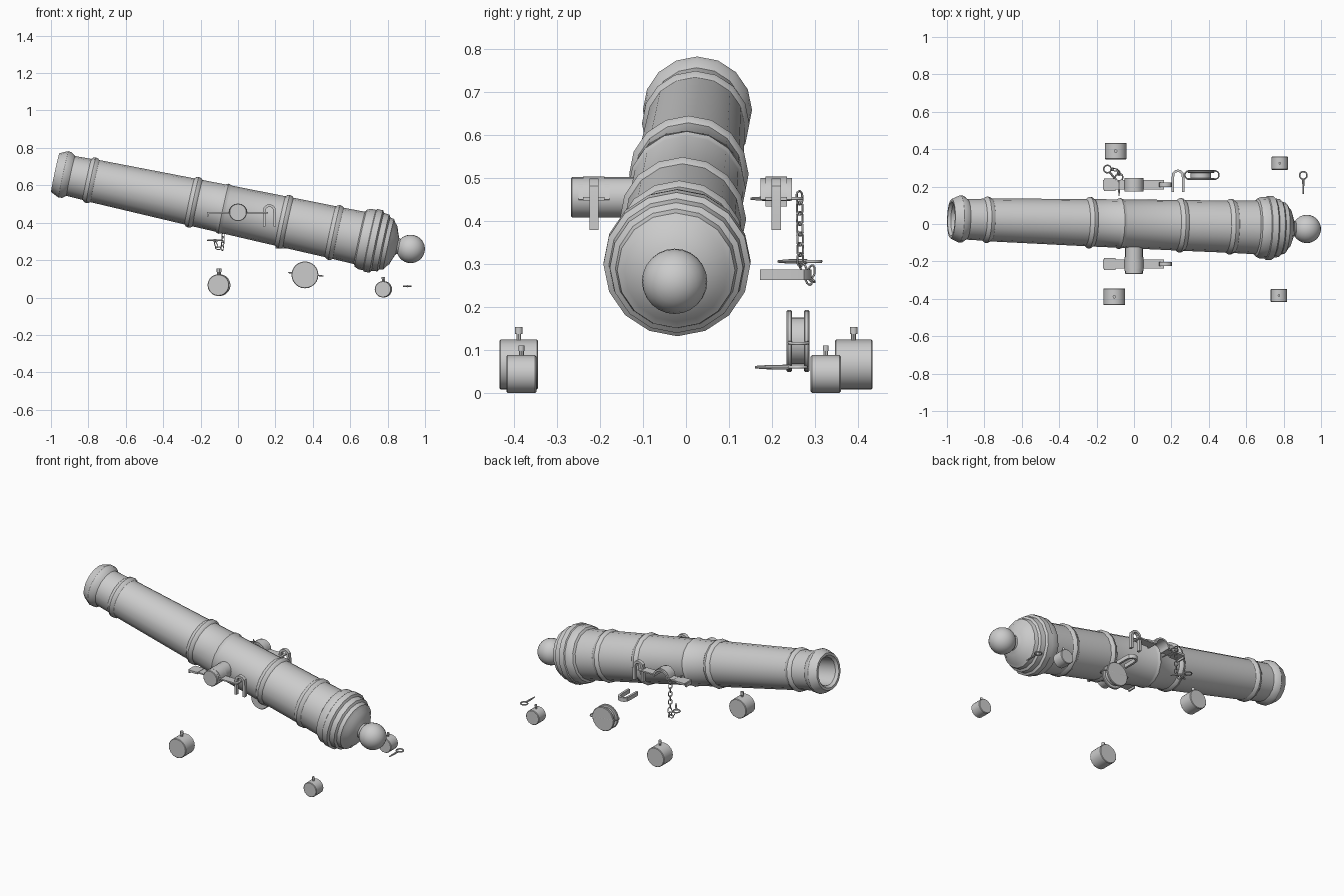
import bpy, bmesh
from math import pi, sin, cos, radians
from mathutils import Vector, Matrix

if "Cube" in bpy.data.objects:
    bpy.data.objects.remove(bpy.data.objects["Cube"])


def make(name, bm, mat=Matrix(), angle=32):
    bmesh.ops.transform(bm, matrix=mat, verts=bm.verts)
    bmesh.ops.recalc_face_normals(bm, faces=bm.faces)
    me = bpy.data.meshes.new(name)
    bm.to_mesh(me)
    bm.free()
    me.shade_smooth()
    me.set_sharp_from_angle(angle=radians(angle))
    ob = bpy.data.objects.new(name, me)
    bpy.context.collection.objects.link(ob)
    return ob


def frame(origin, axis, up=(0, 0, 1)):
    """Matrix placing local X along axis."""
    x = Vector(axis).normalized()
    y = Vector(up).cross(x).normalized()
    m = Matrix((x, y, x.cross(y))).transposed().to_4x4()
    m.translation = origin
    return m


def lathe(name, profile, mat, sides=16):
    """Revolve (t, radius) points about local X; radius 0 closes the end."""
    bm = bmesh.new()
    rings = []
    for t, r in profile:
        if r == 0:
            rings.append([bm.verts.new((t, 0, 0))] * sides)
        else:
            rings.append([bm.verts.new((t, r * sin(2 * pi * k / sides), r * cos(2 * pi * k / sides)))
                          for k in range(sides)])
    for a, b in zip(rings, rings[1:]):
        for k in range(sides):
            j = (k + 1) % sides
            bm.faces.new(list(dict.fromkeys((a[k], a[j], b[j], b[k]))))
    return make(name, bm, mat)


def drum(name, start, axis, length, r, bevel=0.0, sides=16):
    prof = [(0, 0), (0, r - bevel)] + ([(bevel, r), (length - bevel, r)] if bevel else [])
    return lathe(name, prof + [(length, r - bevel), (length, 0)], frame(start, axis, (1, 0, 0) if abs(axis[2]) else (0, 0, 1)), sides)


def ring(name, mat, major, minor, stretch=0.0, sides=16, tube=6):
    """Ring in the local XY plane, optionally stretched along X into a link."""
    bm = bmesh.new()
    vs = []
    for i in range(sides):
        a = 2 * pi * (i + .5) / sides
        s = stretch if cos(a) > 0 else -stretch
        vs.append([bm.verts.new(((major + minor * cos(2 * pi * j / tube)) * cos(a) + s,
                                 (major + minor * cos(2 * pi * j / tube)) * sin(a),
                                 minor * sin(2 * pi * j / tube))) for j in range(tube)])
    for i in range(sides):
        for j in range(tube):
            n, m = (i + 1) % sides, (j + 1) % tube
            bm.faces.new((vs[i][j], vs[n][j], vs[n][m], vs[i][m]))
    return make(name, bm, mat, 70)


def ribbon(name, path, thick, width, mat):
    """Flat bar following a local XZ path, width along local Y."""
    pts = [Vector(p) for p in path]
    bm = bmesh.new()
    rows = []
    for i, p in enumerate(pts):
        d0 = (pts[i] - pts[i - 1]).normalized() if i else (pts[1] - p).normalized()
        d1 = (pts[i + 1] - p).normalized() if i < len(pts) - 1 else d0
        d = (d0 + d1).normalized()
        n = Vector((-d.y, d.x)) * thick / 2 / max(.5, d.dot(d0))
        rows.append([bm.verts.new((q.x, w, q.y)) for q, w in
                     ((p + n, -width / 2), (p + n, width / 2), (p - n, width / 2), (p - n, -width / 2))])
    for a, b in zip(rows, rows[1:]):
        for k in range(4):
            bm.faces.new((a[k], a[(k + 1) % 4], b[(k + 1) % 4], b[k]))
    bm.faces.new(rows[0])
    bm.faces.new(rows[-1])
    return make(name, bm, mat)


def arc(cx, cz, r, n=8):
    return [(cx - r * cos(pi * i / n), cz + r * sin(pi * i / n)) for i in range(n + 1)]


# Barrel: muzzle at -x raised and slightly yawed
barrel = frame((0, 0, .462), (.978, -.028, -.21))


def band(t, r, base0, base1, w=.022):
    return [(t - w, base0), (t - w * .6, r - .004), (t, r), (t + w * .6, r - .004), (t + w, base1)]


prof = [(-.3, 0), (-.3, .078), (-.985, .08), (-1, .092), (-1, .106), (-.955, .127), (-.935, .124), (-.915, .109)]
prof += band(-.804, .125, .112, .115)
prof += band(-.243, .139, .126, .127)
prof += band(-.079, .137, .129, .13, .018)
prof += band(.253, .147, .135, .136)
prof += band(.527, .15, .139, .14)
prof += [(.665, .143), (.672, .156), (.692, .165), (.72, .165), (.724, .171), (.757, .171), (.765, .158),
         (.795, .155), (.803, .142), (.825, .137), (.835, .12), (.85, .104), (.862, .07), (.872, .045),
         (.89, .036), (.93, .036), (.93, 0)]
lathe("barrel", prof, barrel)
lathe("breech_knob", [(.945 - .076 * cos(pi * i / 12), 0 if i in (0, 12) else .076 * sin(pi * i / 12))
                      for i in range(13)], barrel, 24)

# Trunnion on the near side only
drum("trunnion", (0, -.268, .459), (0, 1, 0), .2, .047, .003, 20)

# Trunnion clamps with hinge staples on both sides
STAPLE = [(-.028, -.085), (-.028, -.015)] + arc(0, 0, .028, 6)[1:-1] + [(.028, -.015), (.028, -.085)]
clamp = [(-.162, -.018), (-.162, 0), (-.055, 0)] + arc(0, 0, .047) + [(.055, 0), (.16, 0)]
for side, y in (("near", -.214), ("far", .21)):
    ribbon(f"{side}_clamp_strap", clamp, .008, .05, Matrix.Translation((0, y, .456)))
    ribbon(f"{side}_clamp_arch", arc(0, 0, .046), .01, .073, Matrix.Translation((0, y, .453)))
    ribbon(f"{side}_clamp_end", [(-.16, 0), (-.1, 0)], .012, .066, Matrix.Translation((0, y, .456)))
    ribbon(f"{side}_staple", STAPLE, .014, .022, Matrix.Translation((.168, y, .468)))

# Loose staple lying flat behind the barrel
ribbon("loose_staple", [(u, v * 1.0) for u, v in STAPLE], .013, .024,
       Matrix.Translation((.235, .257, .279)) @ Matrix.Rotation(radians(-90), 4, 'X'))


# Keys: a ring with a tapered stem
def key(name, at, axis):
    m = frame(at, axis)
    ring(name + "_ring", m, .02, .004)
    lathe(name + "_stem", [(.018, 0), (.018, .006), (.07, .005), (.1, .003), (.1, 0)], m, 8)


key("loose_key", (.905, .26, .064), (0, -1, 0))
key("fitted_key", (-.08, .25, .456), (0, -1, 0))
key("hanging_key", (-.142, .294, .31), (.6, -.8, 0))

# Chain between the two keys
path = [Vector(p) for p in ((-.08, .264, .458), (-.08, .266, .31), (-.085, .285, .268),
                            (-.11, .292, .268), (-.125, .292, .305))]
step, left, k = .024, 0.0, 0
for a, b in zip(path, path[1:]):
    d = (b - a).normalized()
    while left < (b - a).length:
        roll = Matrix.Rotation(radians(45 + 90 * (k % 2)), 4, 'X')
        ring(f"chain_link_{k}", frame(a + d * left, d, (0, 1, 0)) @ roll, .0095, .0026, .006, 12, 5)
        left += step
        k += 1
    left -= (b - a).length

# Grooved sheave with a strap loop
drum("sheave_hub", (.358, .24, .125), (0, 1, 0), .045, .055, 0, 24)
for i, y in enumerate((.234, .274)):
    drum(f"sheave_flange_{i}", (.358, y, .125), (0, 1, 0), .013, .072, .003, 24)
ring("sheave_strap", frame((.363, .262, .128), (1, 0, -.1)), .022, .004, .07)

# Axle ends with pins on top
for name, x, y0, y1, z, r in (("big_far", -.098, .346, .434, .07, .058), ("big_near", -.105, -.434, -.344, .07, .058),
                              ("small_far", .78, .29, .36, .048, .044), ("small_near", .775, -.418, -.348, .048, .044)):
    drum(name + "_axle_end", (x, y0, z), (0, 1, 0), y1 - y0, r, .003, 20)
    s, top, y = r / .058, z + r, (y0 + y1) / 2
    drum(name + "_pin_shaft", (x, y, top - .01), (0, 0, 1), .03, .006, 0, 10)
    drum(name + "_pin_head", (x, y, top + .013 * s), (0, 0, 1), .017 * s, .009 * s, 0, 12)

# Settle the whole model on the ground
bpy.context.view_layer.update()
low = min((o.matrix_world @ v.co).z for o in bpy.data.objects for v in o.data.vertices)
for o in bpy.data.objects:
    o.location.z -= low
